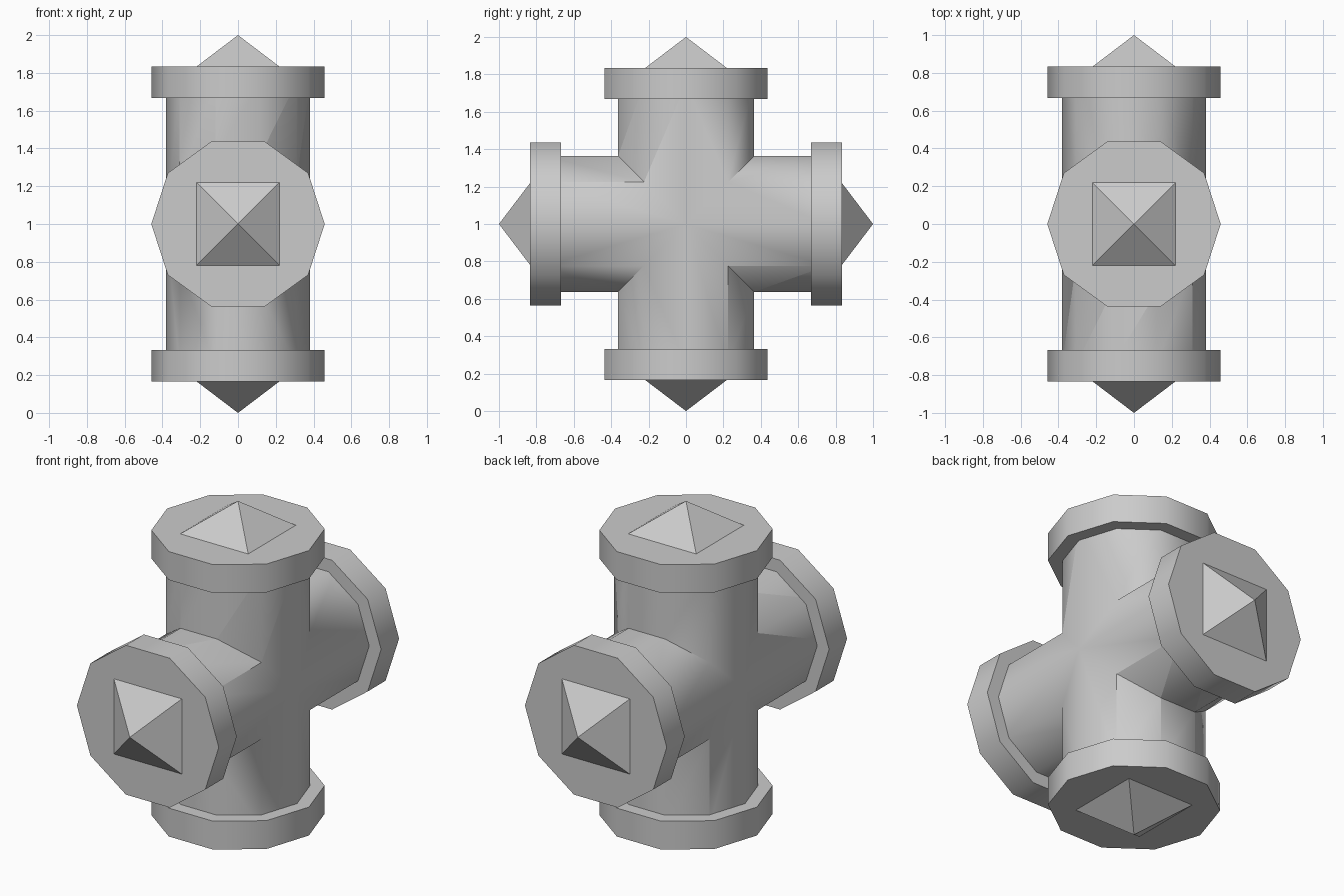
import bpy
from math import radians
from mathutils import Matrix

if "Cube" in bpy.data.objects:
    bpy.data.objects.remove(bpy.data.objects["Cube"])

CENTRE = Matrix.Translation((0, 0, 1))


def prism(name, sides, r1, r2, low, high, spin, turn):
    """Prism or pyramid along local z, turned about the x axis at the centre."""
    bpy.ops.mesh.primitive_cone_add(vertices=sides, radius1=r1, radius2=r2, depth=high - low)
    ob = bpy.context.object
    ob.name = name
    ob.data.transform(CENTRE @ Matrix.Rotation(radians(turn), 4, 'X')
                      @ Matrix.Translation((0, 0, (low + high) / 2))
                      @ Matrix.Rotation(radians(spin), 4, 'Z'))
    return ob


def smooth(ob):
    bpy.ops.object.select_all(action='DESELECT')
    ob.select_set(True)
    bpy.context.view_layer.objects.active = ob
    bpy.ops.object.shade_smooth_by_angle(angle=radians(40))


# Crossed ten-sided pipes merged into one body
body = prism("pipe_cross", 10, 0.382, 0.382, -0.75, 0.75, 90, 0)
branch = prism("branch_pipe", 10, 0.382, 0.382, -0.75, 0.75, 90, 90)
union = body.modifiers.new("union", 'BOOLEAN')
union.operation = 'UNION'
union.solver = 'EXACT'
union.object = branch
bpy.context.view_layer.objects.active = body
bpy.ops.object.modifier_apply(modifier=union.name)
bpy.data.objects.remove(branch)
smooth(body)

# Flange and pointed cap on each of the four ends
for side, turn in (("top", 0), ("front", 90), ("bottom", 180), ("back", 270)):
    smooth(prism(side + "_flange", 10, 0.459, 0.459, 0.667, 0.833, 90, turn))
    prism(side + "_point", 4, 0.311, 0, 0.833, 1.0, 45, turn)
